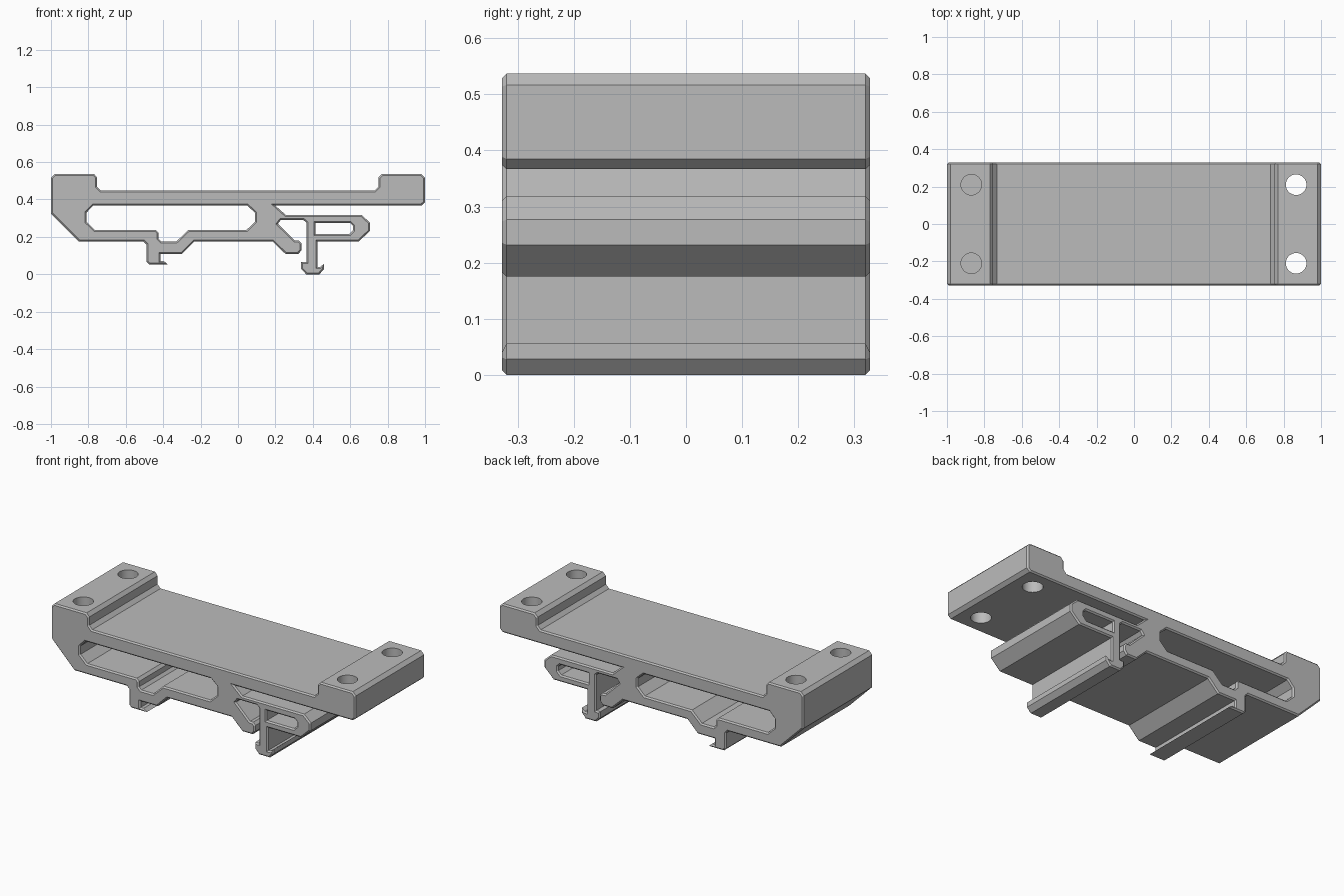
import bpy
from math import radians

if "Cube" in bpy.data.objects:
    bpy.data.objects.remove(bpy.data.objects["Cube"])

HALF_WIDTH, CHAMFER = 0.328, 0.008

grey = bpy.data.materials.new("light grey plastic")
grey.use_nodes = True
colour = (0.5, 0.5, 0.5, 1)
grey.diffuse_color = colour
grey.node_tree.nodes["Principled BSDF"].inputs["Base Color"].default_value = colour

# Top plate with raised end blocks, clockwise from the left
plate = [(-1, .325), (-1, .517), (-.98, .537), (-.77, .537), (-.753, .517), (-.753, .468),
         (-.733, .447), (.73, .447), (.75, .468), (.75, .517), (.77, .537), (.98, .537),
         (1, .517), (1, .385), (.98, .367), (.2, .367)]
# Spring clip on the right with its hooked release leg
clip = [(.255, .318), (.66, .318), (.705, .277), (.705, .232), (.645, .175), (.425, .175),
        (.425, .04), (.44, .04), (.46, .056), (.46, .028), (.435, 0), (.365, 0),
        (.338, .028), (.338, .065), (.365, .065), (.365, .277), (.35, .29), (.228, .29),
        (.213, .27), (.305, .18), (.325, .18), (.34, .165), (.34, .13), (.322, .108)]
# Underside with the fixed hook and sloped left corner
underside = [(.255, .108), (.185, .175), (-.235, .175), (-.302, .108), (-.415, .108),
             (-.415, .07), (-.395, .07), (-.375, .053), (-.475, .053), (-.49, .068),
             (-.49, .16), (-.505, .175), (-.85, .175)]
# Long window through the body
window = [(-.775, .367), (-.81, .33), (-.81, .28), (-.765, .237), (-.44, .237), (-.425, .222),
          (-.425, .19), (-.41, .175), (-.33, .175), (-.265, .237), (.045, .237),
          (.09, .28), (.09, .33), (.05, .367)]
# Finger slot in the clip
slot = [(.415, .275), (.6, .275), (.615, .26), (.615, .235), (.595, .215), (.415, .215)]

# Extruded section with chamfered ends
curve = bpy.data.curves.new("rail_bracket", "CURVE")
curve.dimensions, curve.fill_mode = "2D", "BOTH"
curve.extrude = HALF_WIDTH - CHAMFER
curve.bevel_depth, curve.bevel_resolution = CHAMFER, 0
curve.offset = -CHAMFER
for outline in (plate + clip + underside, window, slot):
    spline = curve.splines.new("POLY")
    spline.points.add(len(outline) - 1)
    for point, (x, z) in zip(spline.points, outline):
        point.co = (x, z, 0, 1)
    spline.use_cyclic_u = True
body = bpy.data.objects.new("rail_bracket", curve)
bpy.context.collection.objects.link(body)
body.rotation_euler.x = radians(90)
bpy.ops.object.select_all(action="DESELECT")
body.select_set(True)
bpy.context.view_layer.objects.active = body
bpy.ops.object.convert(target="MESH")
body = bpy.context.object
bpy.ops.object.transform_apply(location=False, rotation=True, scale=False)
bpy.ops.object.mode_set(mode="EDIT")
bpy.ops.mesh.select_all(action="SELECT")
bpy.ops.mesh.remove_doubles(threshold=0.0005)
bpy.ops.mesh.normals_make_consistent(inside=False)
bpy.ops.object.mode_set(mode="OBJECT")
body.data.materials.clear()
body.data.materials.append(grey)

# Screw holes: blind on the left, through on the right
for x, floor in ((-.87, .367), (.867, .3)):
    for y in (-.21, .21):
        top = .6
        bpy.ops.mesh.primitive_cylinder_add(vertices=48, radius=.055, depth=top - floor,
                                            location=(x, y, (top + floor) / 2))
        cutter = bpy.context.object
        cutter.name = "screw_hole_cutter"
        cutter.hide_render = True
        cutter.data.materials.append(grey)
        cut = body.modifiers.new("screw_hole", "BOOLEAN")
        cut.object, cut.operation, cut.solver = cutter, "DIFFERENCE", "EXACT"
        bpy.context.view_layer.objects.active = body
        bpy.ops.object.modifier_apply(modifier=cut.name)
        bpy.data.objects.remove(cutter)

# Smooth hole walls, crisp edges elsewhere
bpy.ops.object.select_all(action="DESELECT")
body.select_set(True)
bpy.context.view_layer.objects.active = body
bpy.ops.object.shade_smooth_by_angle(angle=radians(20))
